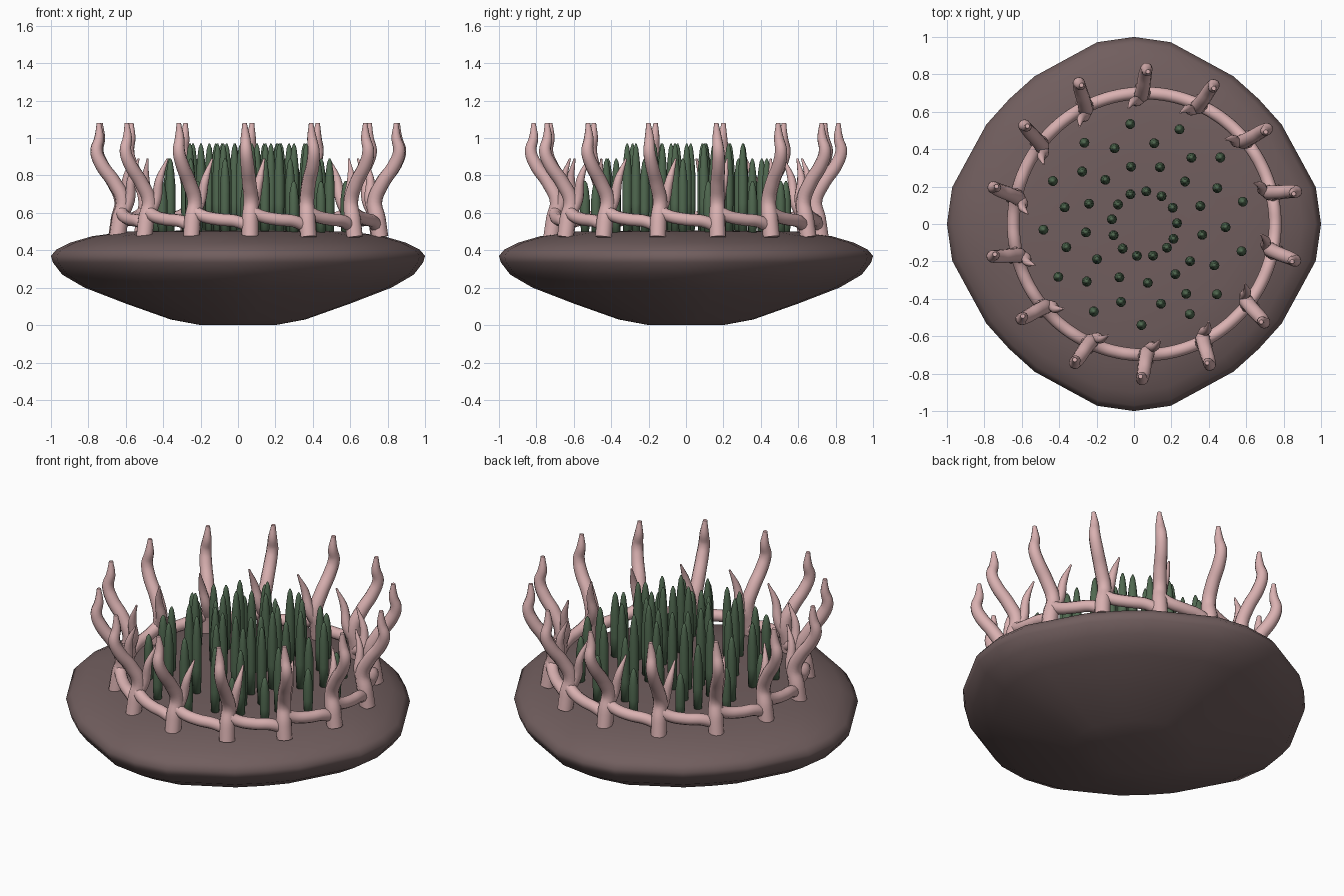
import bpy, bmesh
from math import sin, cos, pi, radians
from mathutils import Vector

cube = bpy.data.objects.get("Cube")
if cube:
    bpy.data.objects.remove(cube, do_unlink=True)

CENTRE = Vector((0.055, 0.0, 0.0))


def material(name, rgb):
    mat = bpy.data.materials.new(name)
    mat.use_nodes = True
    mat.diffuse_color = (*rgb, 1)
    mat.node_tree.nodes["Principled BSDF"].inputs["Base Color"].default_value = (*rgb, 1)
    return mat


brown = material("dull brown", (0.165, 0.112, 0.112))
pink = material("pale pink", (0.70, 0.44, 0.44))
green = material("moss green", (0.08, 0.14, 0.08))


def lathe(name, profile, angles, mat, shape=lambda a: 1.0):
    """Spin (radius, height) points round z and close both ends."""
    bm = bmesh.new()
    rings = [[bm.verts.new((r * shape(a) * cos(a), r * shape(a) * sin(a), z)) for a in angles]
             for r, z in profile]
    n = len(angles)
    for low, high in zip(rings, rings[1:]):
        for i in range(n):
            j = (i + 1) % n
            bm.faces.new((low[i], low[j], high[j], high[i]))
    bm.faces.new(rings[0][::-1])
    bm.faces.new(rings[-1])
    mesh = bpy.data.meshes.new(name)
    bm.to_mesh(mesh)
    bm.free()
    mesh.materials.append(mat)
    mesh.polygons.foreach_set("use_smooth", [True] * len(mesh.polygons))
    return mesh


def place(name, mesh, location=(0, 0, 0), turn=0.0):
    obj = bpy.data.objects.new(name, mesh)
    obj.location = location
    obj.rotation_euler.z = turn
    bpy.context.collection.objects.link(obj)
    return obj


def tube(name, points, mat):
    """Smooth tapering tube through (x, y, z, radius) points, as a mesh."""
    curve = bpy.data.curves.new(name, "CURVE")
    curve.dimensions = "3D"
    curve.bevel_depth = 1.0
    curve.bevel_resolution = 3
    curve.resolution_u = 5
    curve.use_fill_caps = True
    spline = curve.splines.new("BEZIER")
    spline.bezier_points.add(len(points) - 1)
    for bp, (x, y, z, r) in zip(spline.bezier_points, points):
        bp.co = (x, y, z)
        bp.radius = r
        bp.handle_left_type = bp.handle_right_type = "AUTO"
    temp = bpy.data.objects.new(name, curve)
    bpy.context.collection.objects.link(temp)
    mesh = bpy.data.meshes.new_from_object(temp.evaluated_get(bpy.context.evaluated_depsgraph_get()))
    bpy.data.objects.remove(temp, do_unlink=True)
    mesh.name = name
    mesh.materials.clear()
    mesh.materials.append(mat)
    mesh.polygons.foreach_set("use_smooth", [True] * len(mesh.polygons))
    return mesh


# Rounded dish with a slightly faceted, four-fold outline
quarter = (0, 11.5, 34, 45, 56, 78.5)
dish_angles = [radians(q + 90 * k) for k in range(4) for q in quarter]
dish_profile = [(0.2, 0), (0.36, 0.03), (0.6, 0.115), (0.82, 0.2), (0.94, 0.27), (0.99, 0.335),
                (1, 0.37), (0.97, 0.405), (0.9, 0.44), (0.78, 0.475), (0.6, 0.5), (0.3, 0.505)]
place("dish", lathe("dish", dish_profile, dish_angles, brown,
                    lambda a: 0.972 + 0.028 * cos(4 * a)))

# Ring of tentacles, each with an inner thorn and a bar to its neighbour
COUNT = 14
step = 2 * pi / COUNT
tentacle = tube("tentacle", [
    (0.72, 0.01, 0.47, 0.045), (0.705, 0.01, 0.57, 0.045), (0.69, 0.015, 0.66, 0.04),
    (0.735, 0.005, 0.76, 0.038), (0.805, -0.005, 0.86, 0.036), (0.83, -0.012, 0.93, 0.033),
    (0.815, -0.015, 1.0, 0.026), (0.815, -0.02, 1.08, 0.012)], pink)
thorn = tube("thorn", [
    (0.70, 0.01, 0.58, 0.035), (0.66, 0.035, 0.67, 0.03),
    (0.655, 0.06, 0.78, 0.022), (0.62, 0.085, 0.89, 0.005)], pink)
bar_path = []
for t, z in ((0, 0.62), (0.2, 0.585), (0.5, 0.565), (0.8, 0.555), (1, 0.53)):
    bar_path.append((0.7 * cos(t * step), 0.7 * sin(t * step), z, 0.034))
bar = tube("ring_bar", bar_path, pink)
for i in range(COUNT):
    turn = (i + 0.5) * step
    place(f"tentacle_{i + 1}", tentacle, CENTRE, turn)
    place(f"thorn_{i + 1}", thorn, CENTRE, turn)
    place(f"ring_bar_{i + 1}", bar, CENTRE, turn)

# Four rings of upright spikes inside: radius, first angle, top height
spike_angles = [2 * pi * k / 10 for k in range(10)]
for ring, (radius, first, top) in enumerate(((0.175, -27, 0.97), (0.315, -39, 0.97),
                                             (0.435, -59, 0.89), (0.54, -44, 0.77))):
    h = top - 0.48
    profile = [(0.022, 0), (0.027, 0.35 * h), (0.027, 0.65 * h), (0.021, 0.82 * h),
               (0.013, 0.95 * h), (0.004, h)]
    spike = lathe(f"spike_ring_{ring + 1}", profile, spike_angles, green)
    for k in range(13):
        a = radians(first + 28.4 * k)
        spot = CENTRE + Vector((radius * cos(a), radius * sin(a), 0.48))
        place(f"spike_{ring + 1}_{k + 1}", spike, spot)
